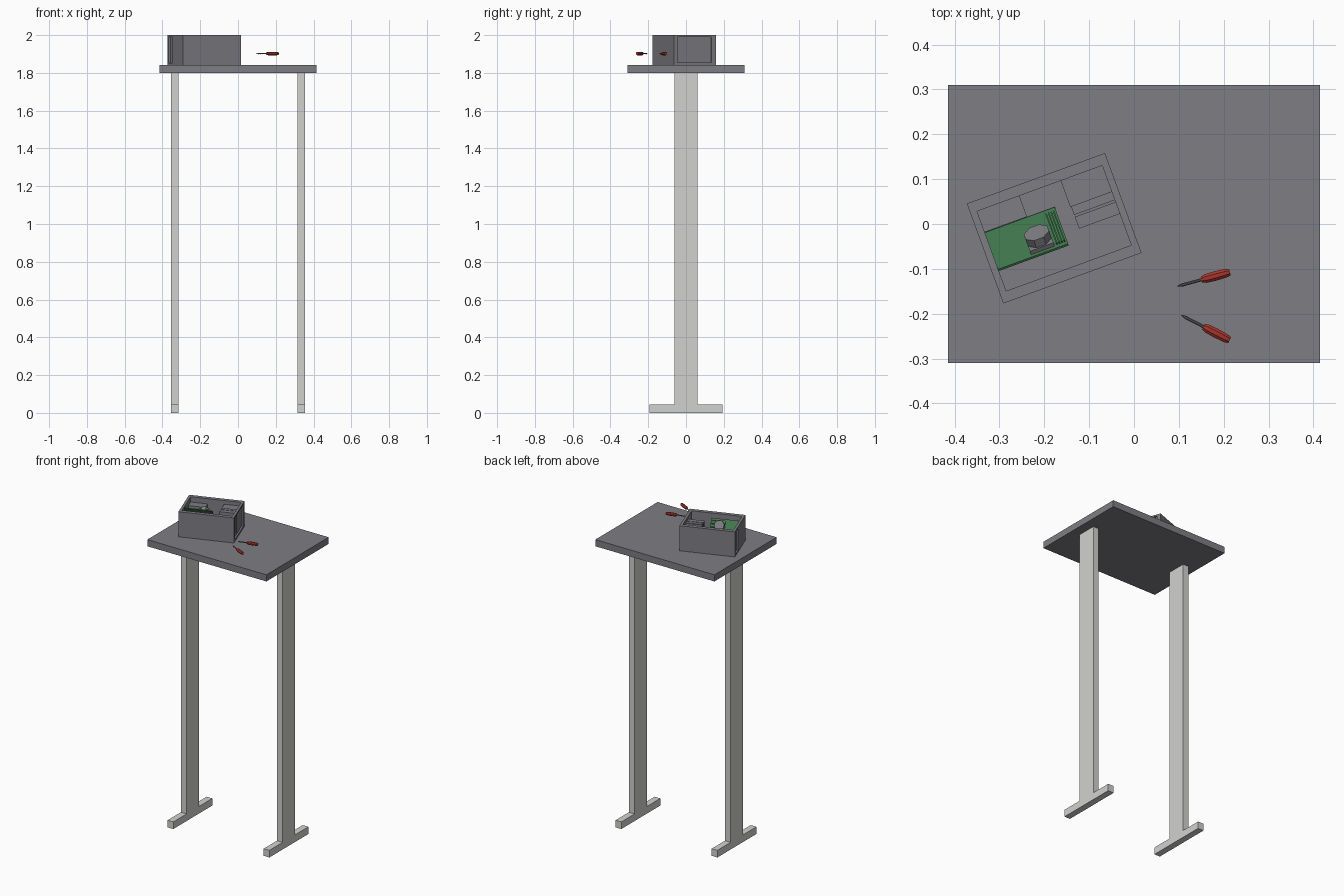
import bpy, bmesh, math
from mathutils import Matrix, Vector

if "Cube" in bpy.data.objects:
    bpy.data.objects.remove(bpy.data.objects["Cube"])


def material(name, rgb):
    m = bpy.data.materials.new(name)
    m.diffuse_color = (*rgb, 1)
    m.use_nodes = True
    m.node_tree.nodes["Principled BSDF"].inputs["Base Color"].default_value = m.diffuse_color
    return m


GREY = material("mid_grey", (0.21, 0.21, 0.23))
LIGHT = material("light_grey", (0.64, 0.65, 0.63))
GREEN = material("board_green", (0.055, 0.20, 0.08))
RED = material("handle_red", (0.38, 0.035, 0.025))
STEEL = material("dark_steel", (0.12, 0.12, 0.13))


def finish(name, bm, mat, frame):
    me = bpy.data.meshes.new(name)
    bmesh.ops.recalc_face_normals(bm, faces=bm.faces)
    bm.to_mesh(me)
    bm.free()
    me.materials.append(mat)
    ob = bpy.data.objects.new(name, me)
    ob.matrix_world = frame
    bpy.context.collection.objects.link(ob)
    return ob


def box(name, x, y, z, mat, frame=Matrix()):
    """Box from (min, max) ranges on each axis."""
    bm = bmesh.new()
    bmesh.ops.create_cube(bm, size=1)
    for v in bm.verts:
        v.co = [(r[0] + r[1]) / 2 + c * (r[1] - r[0]) for r, c in zip((x, y, z), v.co)]
    return finish(name, bm, mat, frame)


def lathe(name, profile, sides, mat, frame=Matrix(), flat=1.0):
    """Capped rings along local z from (radius, z) pairs."""
    bm = bmesh.new()
    rings = []
    for r, z in profile:
        rings.append([bm.verts.new((r * math.cos(a), r * flat * math.sin(a), z))
                      for a in [math.tau * (i + 0.5) / sides for i in range(sides)]])
    for lo, hi in zip(rings, rings[1:]):
        for i in range(sides):
            j = (i + 1) % sides
            bm.faces.new((lo[i], lo[j], hi[j], hi[i]))
    bm.faces.new(rings[0][::-1])
    bm.faces.new(rings[-1])
    return finish(name, bm, mat, frame)


def cut(target, *ranges):
    c = box("cutter", *ranges, GREY, target.matrix_world.copy())
    c.hide_render = True
    mod = target.modifiers.new("cut", "BOOLEAN")
    mod.operation, mod.solver, mod.object = "DIFFERENCE", "EXACT", c
    bpy.context.view_layer.objects.active = target
    bpy.ops.object.modifier_apply(modifier=mod.name)
    bpy.data.objects.remove(c)


# Table: top, two posts and two feet
box("table_top", (-0.415, 0.415), (-0.31, 0.31), (1.80, 1.842), GREY)
for side, s in (("left", -1), ("right", 1)):
    xr = sorted((s * 0.315, s * 0.355))
    box(side + "_leg", xr, (-0.062, 0.062), (0.045, 1.80), LIGHT)
    box(side + "_foot", xr, (-0.194, 0.194), (0, 0.045), LIGHT)

# Computer case lying open side up, turned on the table
CASE = Matrix.Translation((-0.178, -0.0095, 1.842)) @ Matrix.Rotation(math.radians(20.1), 4, "Z")
case = box("computer_case", (-0.164, 0.164), (-0.1185, 0.1185), (0, 0.158), GREY, CASE)
cut(case, (-0.1485, 0.1485), (-0.0945, 0.0945), (0.012, 0.3))       # open inside
cut(case, (0.154, 0.2), (-0.097, 0.095), (0.012, 0.148))            # front recess
cut(case, (-0.2, -0.154), (0.044, 0.104), (0.010, 0.148))           # rear recess
box("front_trim", (0.152, 0.157), (-0.030, -0.027), (0.022, 0.138), GREY, CASE)

# Parts inside the case
box("power_supply", (-0.1485, -0.048), (0.045, 0.0945), (0.012, 0.125), GREY, CASE)
box("drive_cage", (0.05, 0.1485), (0.033, 0.0945), (0.012, 0.135), GREY, CASE)
box("upper_drive", (0.052, 0.1485), (0.0125, 0.033), (0.012, 0.14), GREY, CASE)
box("lower_drive", (0.052, 0.1485), (-0.02, 0.008), (0.012, 0.14), GREY, CASE)

# Circuit board, leaning with its front edge raised
BOARD = CASE @ Matrix.Translation((-0.0655, -0.0015, 0.0845)) @ Matrix.Rotation(math.radians(-57), 4, "X")
box("circuit_board", (-0.083, 0.083), (-0.08, 0.08), (-0.0025, 0.0025), GREEN, BOARD)
box("processor_socket", (-0.003, 0.053), (-0.07, -0.006), (0.0025, 0.012), GREY, BOARD)
lathe("processor_cooler", [(0.03, 0), (0.03, 0.02)], 8, GREY,
      BOARD @ Matrix.Translation((0.025, -0.038, 0.012)))
for i in range(4):
    x = 0.058 + i * 0.006
    box(f"board_slot_{i + 1}", (x, x + 0.003), (-0.068, 0.06), (0.0025, 0.007), GREEN, BOARD)

# Two screwdrivers hovering above the table
for n, tip, end in (("first", (0.096, -0.139), (0.214, -0.107)),
                    ("second", (0.105, -0.203), (0.213, -0.259))):
    a, b = Vector((*tip, 1.902)), Vector((*end, 1.902))
    d = (b - a).normalized()
    side = Vector((-d.y, d.x, 0))
    frame = Matrix((side, d.cross(side), d)).transposed().to_4x4()
    frame.translation = a
    lathe(n + "_screwdriver_shaft", [(0.001, 0), (0.0045, 0.014), (0.0038, 0.018), (0.0038, 0.06)],
          8, STEEL, frame, 0.8)
    lathe(n + "_screwdriver_handle", [(0.007, 0.056), (0.0105, 0.066), (0.0115, 0.088),
                                      (0.0105, 0.112), (0.008, 0.122)], 8, RED, frame, 0.9)
